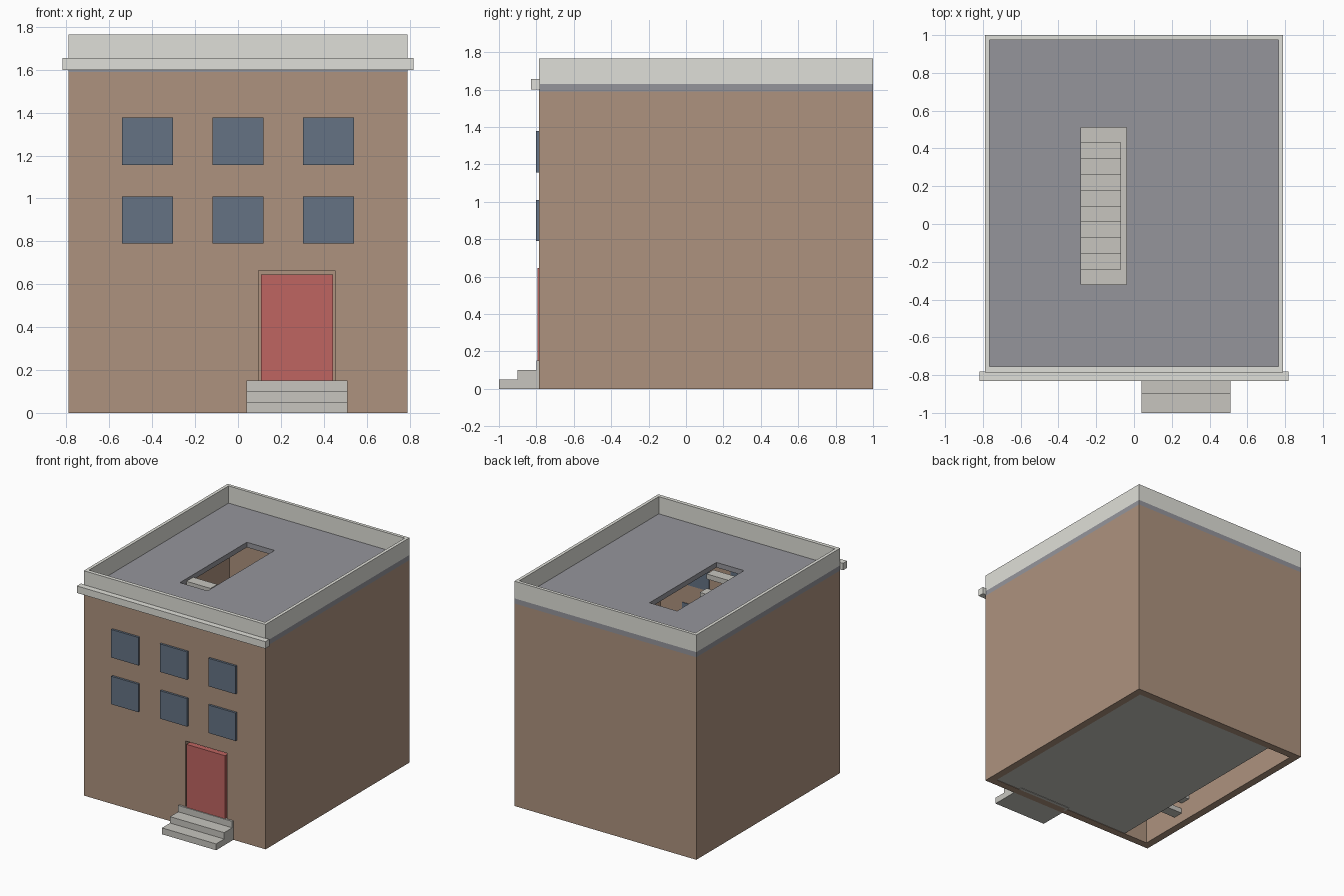
import bpy, bmesh
from mathutils import Vector

if "Cube" in bpy.data.objects:
    bpy.data.objects.remove(bpy.data.objects["Cube"])


def material(name, rgb):
    m = bpy.data.materials.new(name)
    m.diffuse_color = (*rgb, 1)
    m.use_nodes = True
    m.node_tree.nodes["Principled BSDF"].inputs["Base Color"].default_value = m.diffuse_color
    return m


BRICK = material("brick", (0.42, 0.29, 0.21))
GLASS = material("dark_glass", (0.13, 0.17, 0.23))
RED = material("door_red", (0.52, 0.13, 0.12))
ROOF = material("roof_grey", (0.30, 0.30, 0.33))
TRIM = material("trim_stone", (0.74, 0.74, 0.69))
STONE = material("step_stone", (0.57, 0.56, 0.52))


def finish(name, bm, mat):
    bmesh.ops.recalc_face_normals(bm, faces=bm.faces)
    me = bpy.data.meshes.new(name)
    bm.to_mesh(me)
    bm.free()
    ob = bpy.data.objects.new(name, me)
    bpy.context.collection.objects.link(ob)
    if mat:
        me.materials.append(mat)
    return ob


def box(name, x, y, z, mat=None):
    bm = bmesh.new()
    bmesh.ops.create_cube(bm, size=1)
    for v in bm.verts:
        v.co = Vector(r[0] + (c + 0.5) * (r[1] - r[0]) for r, c in zip((x, y, z), v.co))
    return finish(name, bm, mat)


def cut(ob, x, y, z):
    cutter = box("cutter", x, y, z)
    cutter.hide_render = True
    mod = ob.modifiers.new("cut", 'BOOLEAN')
    mod.object, mod.operation, mod.solver = cutter, 'DIFFERENCE', 'EXACT'
    bpy.context.view_layer.objects.active = ob
    bpy.ops.object.modifier_apply(modifier=mod.name)
    bpy.data.objects.remove(cutter)


def extrude_profile(name, pts, x, mat):
    """Extrude a closed (y, z) profile along x."""
    bm = bmesh.new()
    face = bm.faces.new([bm.verts.new((x[0], y, z)) for y, z in pts])
    new = bmesh.ops.extrude_face_region(bm, geom=[face])["geom"]
    moved = [v for v in new if isinstance(v, bmesh.types.BMVert)]
    bmesh.ops.translate(bm, verts=moved, vec=(x[1] - x[0], 0, 0))
    return finish(name, bm, mat)


W, FRONT, BACK, T = 0.79, -0.785, 1.0, 0.06

# Hollow brick walls with a door opening
walls = box("walls", (-W, W), (FRONT, BACK), (0, 1.59), BRICK)
cut(walls, (-W + T, W - T), (FRONT + T, BACK - T), (-0.1, 1.7))
cut(walls, (0.095, 0.452), (FRONT - 0.1, FRONT + T + 0.05), (0.02, 0.665))

# Floors, leaving a stairwell slot along the left wall
for name, z in (("ground_floor", 0.003), ("upper_floor", 0.68)):
    box(name, (-0.52, W - 0.02), (FRONT + 0.01, BACK - 0.01), (z, z + 0.03), STONE)

# Roof slab with stair opening
roof = box("roof_slab", (-W, W), (FRONT, BACK), (1.59, 1.63), ROOF)
cut(roof, (-0.28, -0.04), (-0.32, 0.51), (1.5, 1.7))

# Parapet and front cornice
parapet = box("parapet", (-W, W), (FRONT, BACK), (1.63, 1.765), TRIM)
cut(parapet, (-W + 0.025, W - 0.025), (FRONT + 0.03, BACK - 0.025), (1.5, 1.9))
box("cornice", (-0.818, 0.818), (-0.83, -0.78), (1.6, 1.655), TRIM)

# Windows in two rows of three
for r, z in enumerate((0.79, 1.157)):
    for c, x in enumerate((-0.422, 0, 0.422)):
        box(f"window_{r}_{c}", (x - 0.118, x + 0.118), (-0.802, FRONT + T + 0.005),
            (z, z + 0.22), GLASS)

# Door
box("door", (0.107, 0.443), (-0.793, -0.75), (0.1, 0.645), RED)

# Front steps as one stepped profile
extrude_profile("front_steps", [(-1, 0), (-1, 0.05), (-0.9, 0.05), (-0.9, 0.1), (-0.8, 0.1),
                                (-0.8, 0.15), (-0.7, 0.15), (-0.7, 0)], (0.04, 0.51), STONE)


# Interior stairs with floating treads
def treads(name, x, y0, dy, z0, rise, count):
    for i in range(count):
        a, b = sorted((y0 + i * dy, y0 + (i + 1) * dy))
        z = z0 + (i + 1) * rise
        box(f"{name}_{i}", x, (a, b), (z - 0.04, z), STONE)


treads("roof_stair_tread", (-0.28, -0.07), 0.432, -0.084, 0.71, 0.1125, 8)
treads("lower_stair_tread", (-0.73, -0.52), -0.40, 0.084, 0.03, 0.085, 8)
